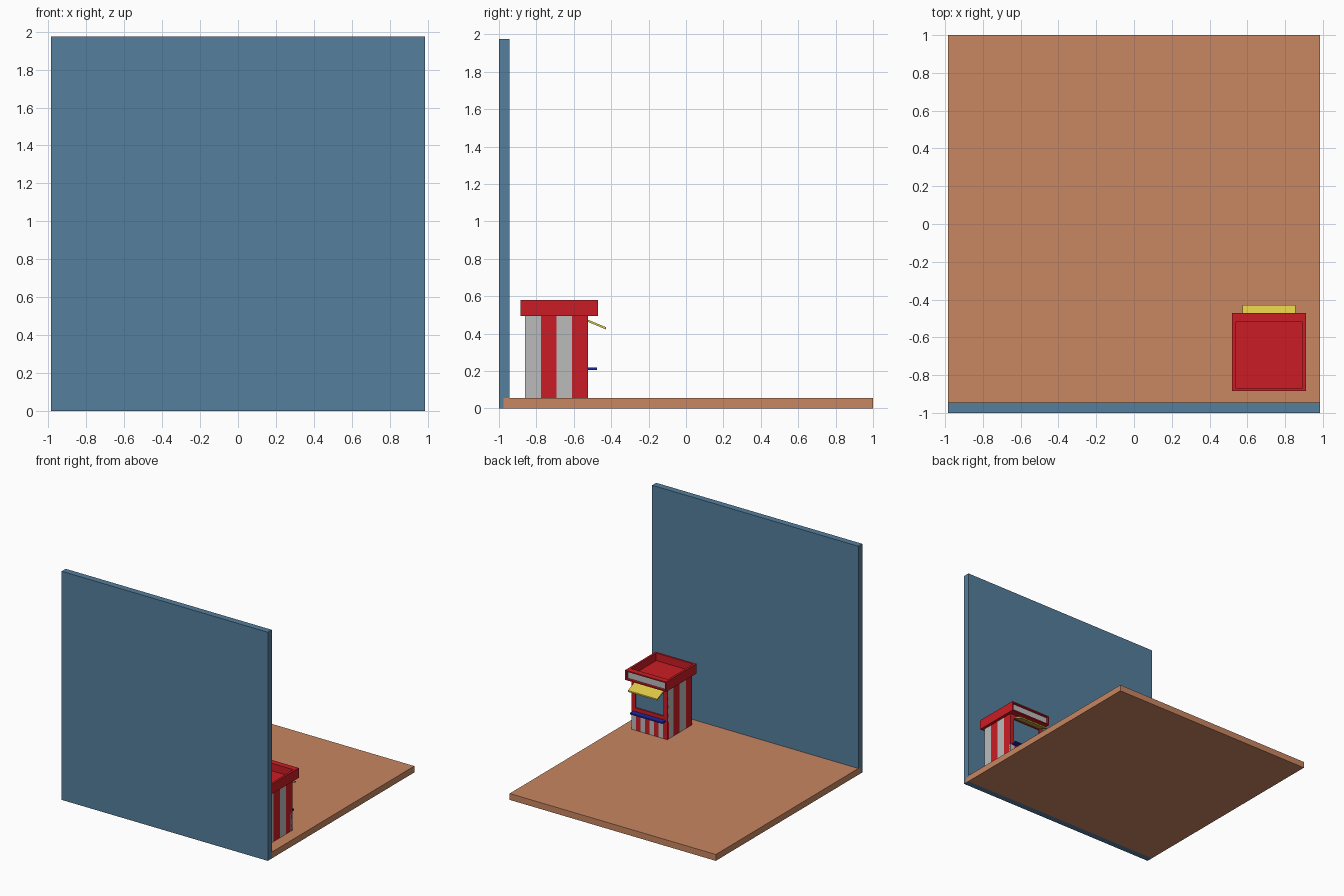
import bpy, bmesh
from mathutils import Matrix, Vector

if "Cube" in bpy.data.objects:
    bpy.data.objects.remove(bpy.data.objects["Cube"])


def material(name, rgb):
    m = bpy.data.materials.new(name)
    m.diffuse_color = (*rgb, 1)
    m.use_nodes = True
    m.node_tree.nodes["Principled BSDF"].inputs["Base Color"].default_value = m.diffuse_color
    return m


RED = material("red_paint", (0.60, 0.012, 0.018))
GREY = material("grey_paint", (0.50, 0.50, 0.50))
WALL = material("blue_wall", (0.09, 0.21, 0.34))
FLOOR = material("clay_floor", (0.58, 0.24, 0.12))
YELLOW = material("yellow_paint", (0.72, 0.58, 0.06))
NAVY = material("navy_paint", (0.012, 0.02, 0.36))


def finish(name, bm, *mats):
    bmesh.ops.recalc_face_normals(bm, faces=bm.faces)
    me = bpy.data.meshes.new(name)
    bm.to_mesh(me)
    bm.free()
    for m in mats:
        me.materials.append(m)
    ob = bpy.data.objects.new(name, me)
    bpy.context.collection.objects.link(ob)
    return ob


def add_box(bm, lo, hi, slot=0):
    lo, hi = Vector(lo), Vector(hi)
    mat = Matrix.Translation((lo + hi) / 2) @ Matrix.Diagonal((*(hi - lo), 1))
    verts = bmesh.ops.create_cube(bm, size=1, matrix=mat)["verts"]
    for f in {f for v in verts for f in v.link_faces}:
        f.material_index = slot


def box(name, lo, hi, mat):
    bm = bmesh.new()
    add_box(bm, lo, hi)
    return finish(name, bm, mat)


def stripes(name, lo, hi, axis, count, first_slot):
    """Row of alternating grey (0) and red (1) boards along one axis."""
    bm = bmesh.new()
    step = (hi[axis] - lo[axis]) / count
    for i in range(count):
        a, b = list(lo), list(hi)
        a[axis] = lo[axis] + i * step
        b[axis] = a[axis] + step
        add_box(bm, a, b, (i + first_slot) % 2)
    return finish(name, bm, GREY, RED)


# Backdrop: floor slab and rear wall
box("floor", (-0.985, -0.975, 0), (0.985, 1, 0.055), FLOOR)
box("wall", (-0.985, -1, 0), (0.985, -0.945, 1.975), WALL)

# Booth body dimensions
X0, X1, Y0, Y1, Z0, Z1 = 0.545, 0.885, -0.86, -0.525, 0.055, 0.497
T = 0.02

# Striped walls
stripes("booth_side_right", (X1 - T, Y0, Z0), (X1, Y1, Z1), 1, 4, 0)
stripes("booth_side_left", (X0, Y0, Z0), (X0 + T, Y1, Z1), 1, 4, 1)
stripes("booth_back", (X0 + T, Y0, Z0), (X1 - T, Y0 + T, Z1), 0, 4, 0)
stripes("booth_front_panel", (X0, Y1 - T, Z0), (X1, Y1 + 0.002, 0.205), 0, 8, 1)

# Red frame around the serving window
bm = bmesh.new()
F = Y1 + 0.002
add_box(bm, (X0, Y1 - T, 0.205), (X0 + 0.035, F, Z1))
add_box(bm, (X1 - 0.035, Y1 - T, 0.205), (X1, F, Z1))
add_box(bm, (X0 + 0.035, Y1 - T, 0.205), (X1 - 0.035, F, 0.25))
add_box(bm, (X0 + 0.035, Y1 - T, 0.455), (X1 - 0.035, F, Z1))
finish("window_frame", bm, RED)
box("window_panel", (X0 + 0.03, Y1 - T, 0.245), (X1 - 0.03, Y1 - 0.008, 0.46), WALL)

# Counter shelf
box("counter", (0.56, Y1 - 0.01, 0.206), (0.87, -0.475, 0.218), NAVY)

# Sloping awning, sheared from a flat board
bm = bmesh.new()
add_box(bm, (0.575, Y1 - 0.005, 0.463), (0.855, -0.428, 0.475))
for v in bm.verts:
    v.co.z -= (v.co.y - Y1) * 0.42
finish("awning", bm, YELLOW)

# Roof crown: open tray with a recessed grey sign panel on the serving side
bm = bmesh.new()
add_box(bm, (0.52, -0.885, 0.495), (0.91, -0.47, 0.58))
bm.normal_update()
top = max(bm.faces, key=lambda f: f.normal.z)
front = max(bm.faces, key=lambda f: f.normal.y)
bmesh.ops.inset_region(bm, faces=[front], thickness=0.015)
inner = bmesh.ops.extrude_discrete_faces(bm, faces=[front])["faces"][0]
inner.material_index = 1
for v in inner.verts:
    v.co.y -= 0.02
bmesh.ops.inset_region(bm, faces=[top], thickness=0.025)
for v in top.verts:
    if v.co.y > -0.6:
        v.co.y = -0.52
tray = bmesh.ops.extrude_discrete_faces(bm, faces=[top])["faces"][0]
for v in tray.verts:
    v.co.z -= 0.065
finish("roof_crown", bm, RED, GREY)
